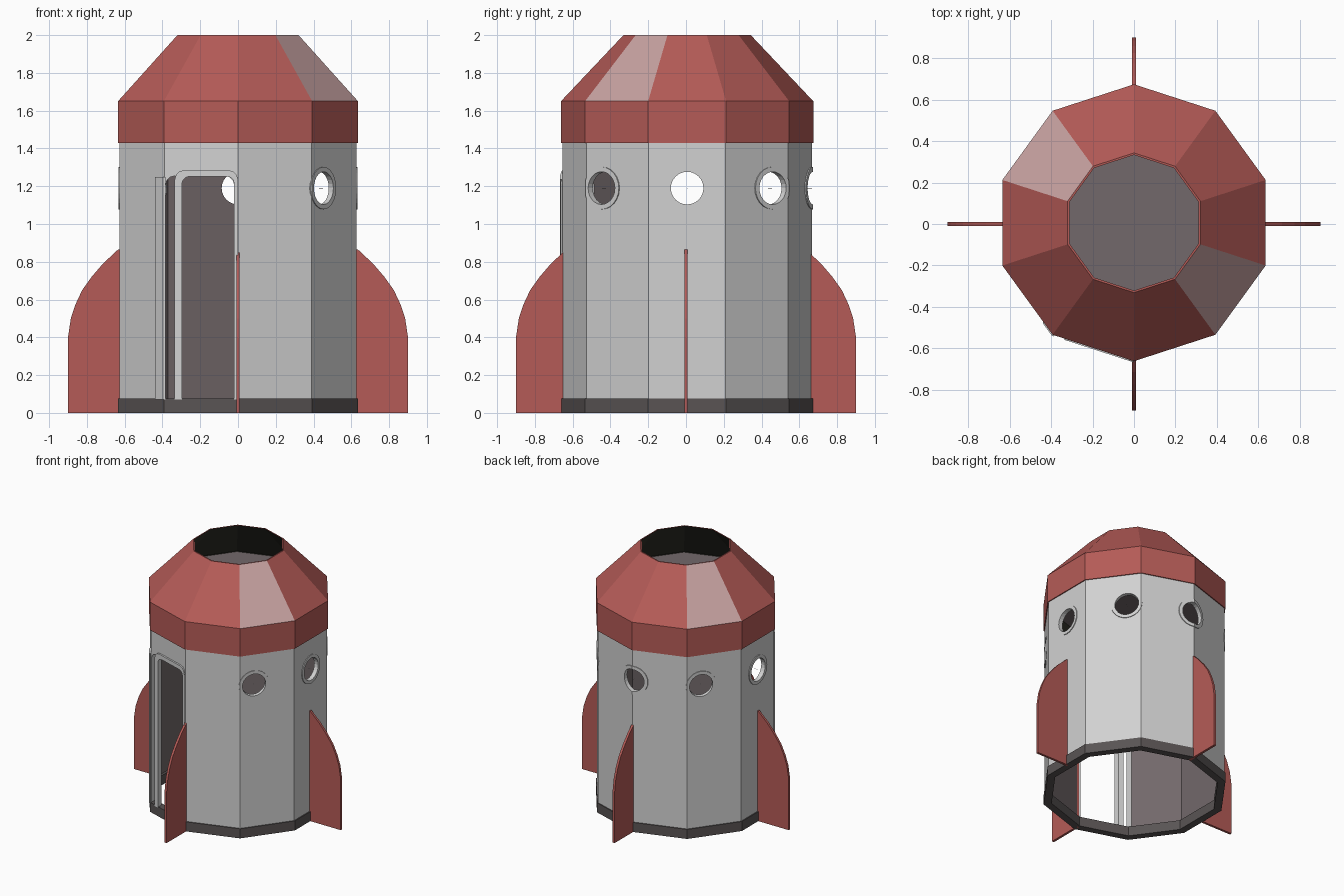
import bpy, bmesh, math
from mathutils import Matrix, Vector

if "Cube" in bpy.data.objects:
    bpy.data.objects.remove(bpy.data.objects["Cube"])

CY = 0.006           # small depth offset of the hull
R = 0.66             # hull corner radius
WIN_Z = 1.19


def mat(name, c):
    m = bpy.data.materials.new(name)
    m.diffuse_color = (*c, 1)
    m.use_nodes = True
    m.node_tree.nodes["Principled BSDF"].inputs["Base Color"].default_value = m.diffuse_color
    return m


RED = mat("red paint", (0.46, 0.105, 0.095))
PALE = mat("faded pink panel", (0.57, 0.36, 0.355))
WHITE = mat("light grey hull", (0.64, 0.64, 0.64))
DARK = mat("dark base", (0.10, 0.088, 0.088))
INNER = mat("interior grey", (0.17, 0.14, 0.145))
BLACK = mat("roof lining", (0.03, 0.03, 0.022))


def finish(name, bm, mats):
    bmesh.ops.recalc_face_normals(bm, faces=bm.faces)
    me = bpy.data.meshes.new(name)
    bm.to_mesh(me)
    bm.free()
    ob = bpy.data.objects.new(name, me)
    bpy.context.collection.objects.link(ob)
    for m in mats:
        me.materials.append(m)
    return ob


def lathe(name, profile, mats=(), n=10, cy=CY):
    """Revolve a closed (radius, z) profile into n flat sides."""
    bm = bmesh.new()
    rings = []
    for i in range(n):
        a = math.pi / 2 + 2 * math.pi * i / n
        rings.append([bm.verts.new((r * math.cos(a), r * math.sin(a) + cy, z)) for r, z in profile])
    k = len(profile)
    for i in range(n):
        p, q = rings[i], rings[(i + 1) % n]
        for j in range(k):
            bm.faces.new((p[j], q[j], q[(j + 1) % k], p[(j + 1) % k]))
    return finish(name, bm, mats)


def prism(name, profile, y0, y1, mats=()):
    """Extrude an (x, z) outline along y."""
    bm = bmesh.new()
    f = bm.faces.new([bm.verts.new((x, y0, z)) for x, z in profile])
    ext = bmesh.ops.extrude_face_region(bm, geom=[f])
    bmesh.ops.translate(bm, vec=(0, y1 - y0, 0),
                        verts=[v for v in ext["geom"] if isinstance(v, bmesh.types.BMVert)])
    return finish(name, bm, mats)


def boolean(ob, cutter, op):
    m = ob.modifiers.new("cut", "BOOLEAN")
    m.operation, m.object, m.solver = op, cutter, "EXACT"
    bpy.context.view_layer.objects.active = ob
    bpy.ops.object.modifier_apply(modifier=m.name)
    bpy.data.objects.remove(cutter)


def shell(name, ro, ri, z0, z1, mats):
    return lathe(name, [(ro, z0), (ro, z1), (ri, z1), (ri, z0)], mats)


def colour_by_rule(ob, rule):
    for p in ob.data.polygons:
        d = Vector((p.center.x, p.center.y - CY, 0)).normalized()
        p.material_index = rule(p, p.normal.dot(d))


def aim(ob, a):
    """Turn a z-axis cutter so it points out through the hull at angle a."""
    ob.data.transform(Matrix.Translation((0, CY, WIN_Z)) @ Matrix.Rotation(a, 4, "Z")
                      @ Matrix.Rotation(math.pi / 2, 4, "Y"))
    return ob


def arch(x0, x1, z0, z1, r):
    """Door outline with rounded top corners, from bottom left to bottom right."""
    pts = [(x0, z0)]
    for cx, a0 in ((x0 + r, 180), (x1 - r, 90)):
        for s in range(4):
            a = math.radians(a0 - 30 * s)
            pts.append((cx + r * math.cos(a), z1 - r + r * math.sin(a)))
    return pts + [(x1, z0)]


# base ring
shell("base_ring", 0.668, 0.61, 0, 0.075, [DARK])

# hull with door and window openings
hull = shell("hull", R, 0.63, 0.07, 1.44, [WHITE, INNER])
boolean(hull, prism("door_cutter", arch(-0.383, -0.02, -0.1, 1.255, 0.05), -1, -0.3), "DIFFERENCE")
angles = [math.radians(45 * k) for k in range(-1, 5)]
for a in angles:
    cutter = lathe("window_cutter", [(0.0865, 0.3), (0.0865, 1), (0.001, 1), (0.001, 0.3)], n=24, cy=0)
    boolean(hull, aim(cutter, a), "DIFFERENCE")
colour_by_rule(hull, lambda p, out: 1 if out < -0.6 else 0)

# thin window rims that follow the hull facets
for i, a in enumerate(angles):
    rim = shell("window_rim_%d" % (i + 1), R + 0.006, R - 0.005, 0.9, 1.42, [WHITE])
    tube = lathe("rim_cutter", [(0.0865, 0.3), (0.0865, 1), (0.112, 1), (0.112, 0.3)], n=24, cy=0)
    boolean(rim, aim(tube, a), "INTERSECT")

# door frame and the outer jamb beside it
frame_outline = arch(-0.335, 0.0, -0.1, 1.285, 0.05) + arch(-0.297, -0.02, -0.1, 1.252, 0.04)[::-1]
frame = shell("door_frame", R + 0.014, R - 0.03, 0.07, 1.42, [WHITE])
boolean(frame, prism("frame_cutter", frame_outline, -1, -0.3), "INTERSECT")
jamb = shell("door_jamb", R + 0.014, R - 0.01, 0.07, 1.25, [WHITE])
boolean(jamb, prism("jamb_cutter", [(-0.44, -0.1), (-0.44, 1.4), (-0.385, 1.4), (-0.385, -0.1)], -1, -0.3),
        "INTERSECT")

# roof: band and open cone, with two faded panels
roof = lathe("roof", [(0.668, 1.43), (0.668, 1.65), (0.337, 2), (0.327, 2), (0.655, 1.645), (0.655, 1.43)],
             [RED, PALE, BLACK])


def roof_rule(p, out):
    if out < -0.3:
        return 2
    a = math.degrees(math.atan2(p.center.y - CY, p.center.x)) % 180
    return 1 if out > 0.3 and p.center.z > 1.7 and abs(a - 144) < 10 else 0


colour_by_rule(roof, roof_rule)

# ceiling under the open cone
shell("ceiling", 0.656, 0.0005, 1.625, 1.64, [INNER])

# four fins
fin_outline = [(0.62, 0), (0.9, 0), (0.9, 0.4), (0.885, 0.5), (0.86, 0.575), (0.825, 0.65),
               (0.775, 0.72), (0.715, 0.79), (0.635, 0.865), (0.62, 0.865)]
for i, side in enumerate(("right", "back", "left", "front")):
    fin = prism(side + "_fin", fin_outline, -0.009, 0.009, [RED])
    fin.data.transform(Matrix.Rotation(i * math.pi / 2, 4, "Z"))
